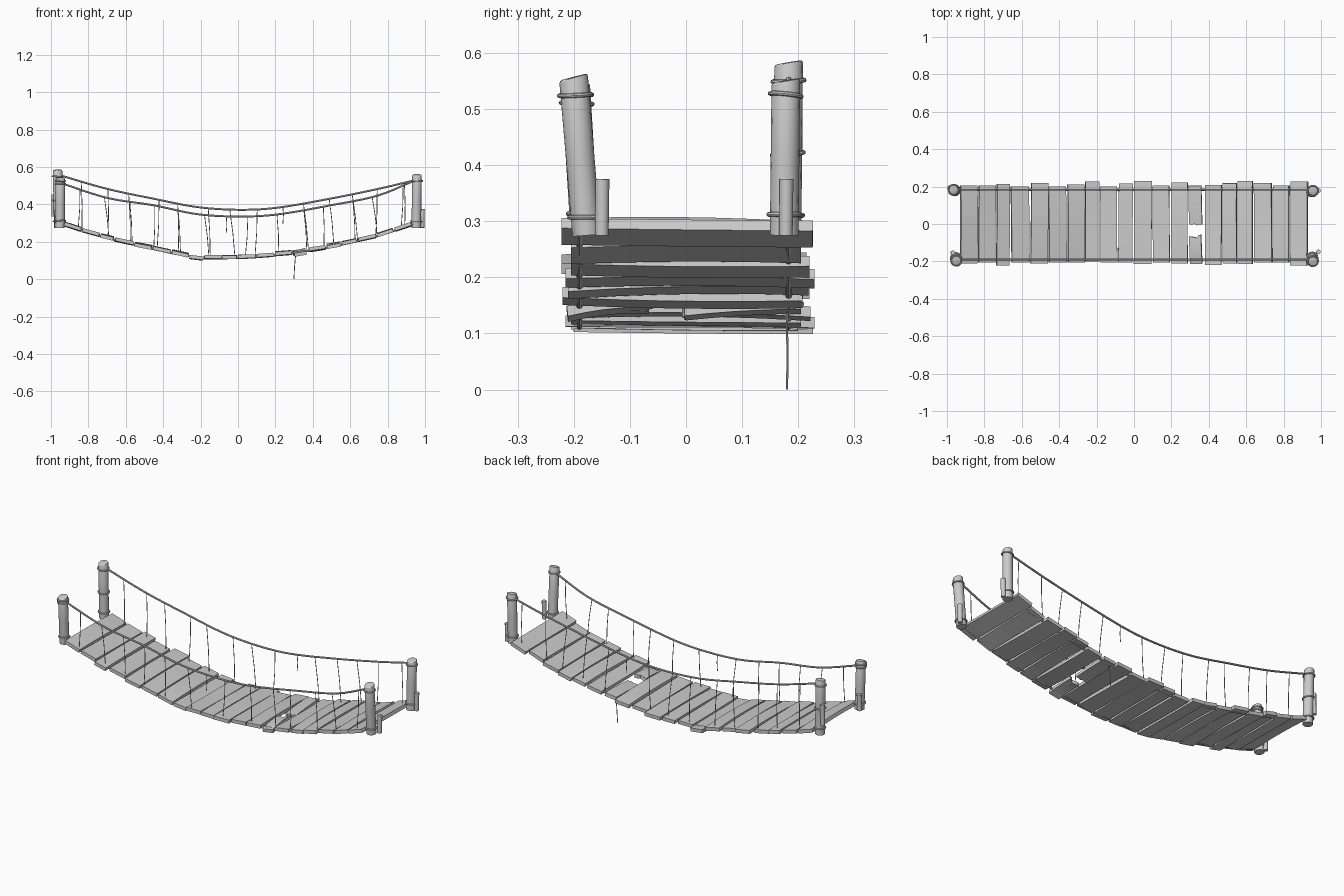
import bpy, bmesh, math, random
from mathutils import Vector, Matrix

if "Cube" in bpy.data.objects:
    bpy.data.objects.remove(bpy.data.objects["Cube"])

random.seed(4)


def new_object(name, bm, smooth=False):
    bmesh.ops.recalc_face_normals(bm, faces=bm.faces)
    me = bpy.data.meshes.new(name)
    bm.to_mesh(me)
    bm.free()
    ob = bpy.data.objects.new(name, me)
    bpy.context.collection.objects.link(ob)
    if smooth:
        bpy.ops.object.select_all(action='DESELECT')
        ob.select_set(True)
        bpy.context.view_layer.objects.active = ob
        bpy.ops.object.shade_smooth_by_angle(angle=math.radians(40))
    return ob


def sample(pts, x):
    """Smooth height through (x, z) control points."""
    n = len(pts)
    i = 0
    while i < n - 2 and x > pts[i + 1][0]:
        i += 1

    def slope(k):
        a, b = pts[max(k - 1, 0)], pts[min(k + 1, n - 1)]
        return (b[1] - a[1]) / (b[0] - a[0])
    (x0, z0), (x1, z1) = pts[i], pts[i + 1]
    h = x1 - x0
    t = (x - x0) / h
    return ((2*t**3 - 3*t**2 + 1) * z0 + (t**3 - 2*t**2 + t) * h * slope(i)
            + (3*t**2 - 2*t**3) * z1 + (t**3 - t**2) * h * slope(i + 1))


def tube(bm, path, r, sides=8, r_end=None):
    """Capped round tube along a path, optionally tapered."""
    path = [Vector(p) for p in path]
    rings = []
    for i, p in enumerate(path):
        d = (path[min(i + 1, len(path) - 1)] - path[max(i - 1, 0)]).normalized()
        u = d.cross(Vector((0, 1, 0))).normalized()
        v = d.cross(u)
        rr = r if r_end is None else r + (r_end - r) * i / (len(path) - 1)
        rings.append([bm.verts.new(p + rr * (math.cos(a) * u + math.sin(a) * v))
                      for a in (2 * math.pi * k / sides for k in range(sides))])
    for a, b in zip(rings, rings[1:]):
        for k in range(sides):
            j = (k + 1) % sides
            bm.faces.new((a[k], a[j], b[j], b[k]))
    bm.faces.new(rings[0])
    bm.faces.new(rings[-1])
    return rings


def ring(bm, c, r, minor, tilt=0.0):
    """Rope loop round a post."""
    n, m = 20, 8
    rot = Matrix.Rotation(tilt, 3, 'X') @ Matrix.Rotation(tilt * 0.7, 3, 'Y')
    v = [[bm.verts.new(Vector(c) + rot @ Vector((
        (r + minor * math.cos(b)) * math.cos(a), (r + minor * math.cos(b)) * math.sin(a),
        minor * math.sin(b)))) for b in (2 * math.pi * k / m for k in range(m))]
        for a in (2 * math.pi * k / n for k in range(n))]
    for i in range(n):
        for k in range(m):
            i2, k2 = (i + 1) % n, (k + 1) % m
            bm.faces.new((v[i][k], v[i2][k], v[i2][k2], v[i][k2]))


def plank(name, x0, x1, y0, y1, z, pitch, roll=0.0, jag0=0.0, jag1=0.0, t=0.019):
    """Slightly warped board running across the bridge, ends optionally splintered."""
    bm = bmesh.new()
    n, cols = 5, (5 if jag0 or jag1 else 1)
    w, cy = x1 - x0, (y0 + y1) / 2
    off0 = [random.uniform(0, jag0) for _ in range(cols + 1)]
    off1 = [random.uniform(0, jag1) for _ in range(cols + 1)]
    bow, skew = random.uniform(-0.004, 0.006), random.uniform(-0.004, 0.004)
    rot = Matrix.Rotation(-pitch, 3, 'Y') @ Matrix.Rotation(roll, 3, 'X')
    org = Vector(((x0 + x1) / 2, cy, z))
    grid = []
    for i in range(n + 1):
        row = []
        for k in range(cols + 1):
            a, b = y0 + off0[k], y1 - off1[k]
            s = i / n
            p = Vector(((k / cols - 0.5) * w + skew * (s - 0.5), a + (b - a) * s - cy,
                        bow * (1 - (2 * s - 1) ** 2)))
            row.append([bm.verts.new(org + rot @ (p + Vector((0, 0, h)))) for h in (-t / 2, t / 2)])
        grid.append(row)
    for i in range(n):
        for k in range(cols):
            for h in (0, 1):
                bm.faces.new((grid[i][k][h], grid[i + 1][k][h], grid[i + 1][k + 1][h], grid[i][k + 1][h]))
        for k in (0, cols):
            bm.faces.new((grid[i][k][0], grid[i + 1][k][0], grid[i + 1][k][1], grid[i][k][1]))
    for i in (0, n):
        for k in range(cols):
            bm.faces.new((grid[i][k][0], grid[i][k + 1][0], grid[i][k + 1][1], grid[i][k][1]))
    new_object(name, bm)


# sag curves of deck and hand ropes
DECK = [(-0.96, 0.302), (-0.7, 0.225), (-0.45, 0.165), (-0.22, 0.122), (0, 0.118),
        (0.25, 0.138), (0.5, 0.178), (0.75, 0.237), (0.96, 0.305)]
RAIL_BACK = [(-0.95, 0.555), (-0.7, 0.483), (-0.45, 0.43), (-0.22, 0.386), (0, 0.371),
             (0.2, 0.381), (0.5, 0.432), (0.75, 0.483), (0.95, 0.53)]
RAIL_FRONT = [(-0.95, 0.515), (-0.7, 0.435), (-0.45, 0.395), (-0.22, 0.348), (0, 0.335),
              (0.2, 0.345), (0.5, 0.396), (0.75, 0.448), (0.95, 0.53)]

# planks: x start, x end, front end, back end
PLANKS = [(-.93, -.837, .21, .205), (-.832, -.74, .205, .205), (-.735, -.665, .222, .215),
          (-.657, -.56, .205, .20), (-.552, -.46, .212, .22), (-.457, -.362, .205, .20),
          (-.355, -.265, .205, .21), (-.26, -.185, .20, .226), (-.18, -.09, .205, .20),
          (-.083, -.007, .205, .216), (0, .095, .215, .229), (.10, .19, .205, .205),
          (.20, .287, .21, .222), (.38, .468, .22, .208), (.475, .55, .21, .218),
          (.555, .635, .215, .229), (.642, .737, .205, .22), (.742, .832, .205, .205),
          (.837, .93, .222, .226)]
for i, (x0, x1, f, b) in enumerate(PLANKS):
    slope = math.atan2(sample(DECK, x1) - sample(DECK, x0), x1 - x0)
    z = sample(DECK, (x0 + x1) / 2) - (0.008 if i == 7 else 0)
    plank(f"plank_{i + 1}", x0, x1, -f, b, z, slope + random.uniform(-.04, .04),
          random.uniform(-.015, .015))
# broken plank in two halves
plank("broken_plank_back", .293, .363, -.022, .205, .142, .12, .06, jag0=.028)
plank("broken_plank_front", .298, .363, -.212, -.055, .143, .16, .11, jag1=.02)

# deck ropes and hand ropes
for side, y, rail in (("front", -.19, RAIL_FRONT), ("back", .183, RAIL_BACK)):
    xs = [-.95 + 1.9 * i / 48 for i in range(49)]
    bm = bmesh.new()
    tube(bm, [(x, y, sample(DECK, x) - .004) for x in xs], .006)
    new_object(f"deck_rope_{side}", bm, True)
    bm = bmesh.new()
    tube(bm, [(x, y, sample(rail, x)) for x in xs], .0052)
    new_object(f"hand_rope_{side}", bm, True)
    # thin hanger ropes, some snapped
    bm = bmesh.new()
    for i in range(14):
        x = -.86 + 1.73 * i / 13 + random.uniform(-.02, .02) + (.02 if side == "back" else 0)
        xb = min(x + random.uniform(-.015, .035), .93)
        top = Vector((x, y, sample(rail, x)))
        bot = Vector((xb, y, sample(DECK, xb)))
        if (side, i) in (("front", 6), ("back", 8)):
            bot = top + Vector((0, 0, -.09))
        tube(bm, [top, (top + bot) / 2 + Vector((.003, 0, 0)), bot], .002, 6)
    new_object(f"hanger_ropes_{side}", bm, True)

# loose rope end dangling below the broken plank
bm = bmesh.new()
tube(bm, [(.312, .181, .145), (.306, .18, .11), (.302, .181, .06), (.299, .18, 0)], .0022, 6)
new_object("dangling_rope", bm, True)

# posts: base x, y, top x, y, height; stub x, y, bottom, top; ring heights
POSTS = [("back_left", -.958, .18, -.965, .183, .588, -.986, .194, .335, .452, (.31, .42, .55)),
         ("front_left", -.952, -.18, -.95, -.197, .545, -.97, -.155, .28, .37, (.31, .51, .525)),
         ("front_right", .953, -.177, .957, -.201, .562, .984, -.15, .275, .375, (.307, .525)),
         ("back_right", .953, .175, .957, .178, .556, .984, .178, .275, .375, (.312, .525))]
for name, bx, by, tx, ty, h, sx, sy, s0, s1, loops in POSTS:
    base, top = Vector((bx, by, .275)), Vector((tx, ty, h))
    bm = bmesh.new()
    rings = tube(bm, [base, base.lerp(top, .5), top - (top - base).normalized() * .005], .0255, 16)
    crown = [e for e in bm.edges if e.verts[0] in rings[2] and e.verts[1] in rings[2]]
    for v in rings[2]:  # slanted sawn top
        v.co.z += (v.co.y - ty) * .18
    bmesh.ops.bevel(bm, geom=crown, offset=.005, segments=2, affect='EDGES', profile=.5)
    new_object(f"post_{name}", bm, True)
    # short side stake lashed to the post
    bm = bmesh.new()
    tube(bm, [(sx, sy, s0), (sx + .002, sy + .001, s1)], .012, 12, .0125)
    new_object(f"stake_{name}", bm, True)
    # rope lashings
    bm = bmesh.new()
    for z in loops:
        c = base.lerp(top, (z - .275) / (h - .275))
        ring(bm, c, .028, .0042, random.uniform(-.12, .12))
    new_object(f"lashing_{name}", bm, True)
